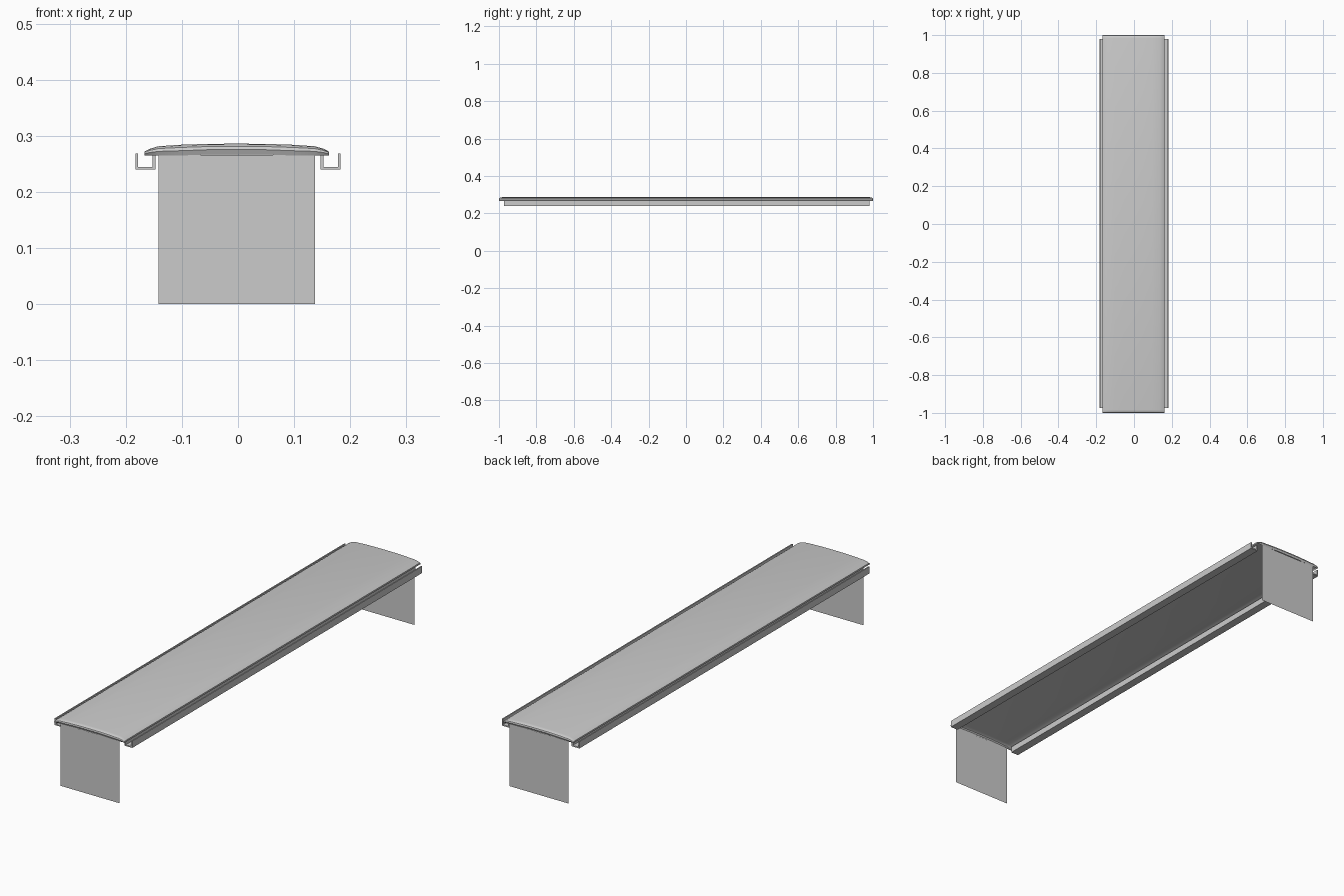
import bpy

if "Cube" in bpy.data.objects:
    bpy.data.objects.remove(bpy.data.objects["Cube"])

OFF = -0.0025  # roof and panels sit slightly off the gutter centre


def make_object(name, verts, faces, smooth=False):
    mesh = bpy.data.meshes.new(name)
    mesh.from_pydata(verts, [], faces)
    mesh.update()
    ob = bpy.data.objects.new(name, mesh)
    bpy.context.collection.objects.link(ob)
    if smooth:
        bpy.ops.object.select_all(action='DESELECT')
        ob.select_set(True)
        bpy.context.view_layer.objects.active = ob
        bpy.ops.object.shade_smooth_by_angle()
    return ob


# Roof: shallow arched sheet lofted along y, with both ends rolled down
half = [(0.1645, 0.265), (0.1645, 0.272), (0.155, 0.277), (0.1395, 0.2815),
        (0.10, 0.2842), (0.05, 0.2858)]
profile = [(-x, z) for x, z in half] + [(0, 0.2862)] + [(x, z) for x, z in reversed(half)]
# each station: y position and how far the arch has risen from the rim
stations = [(0.996, 0.0), (1.0, 0.45), (0.998, 0.75), (0.993, 0.92), (0.984, 1.0)]
stations = [(-y, t) for y, t in stations] + list(reversed(stations))
verts = []
for y, t in stations:
    for x, z in profile:
        rim = 0.267 if abs(x) < 0.06 else 0.265
        verts.append((x + OFF, y, rim + (z - rim) * t))
n = len(profile)
faces = [(r * n + i, r * n + i + 1, (r + 1) * n + i + 1, (r + 1) * n + i)
         for r in range(len(stations) - 1) for i in range(n - 1)]
make_object("roof", verts, faces, smooth=True)

# End panels: thin upright sheets carrying the roof
for name, y, s in (("front_panel", -0.995, 1), ("back_panel", 0.995, -1)):
    w = 0.1395 * s
    make_object(name, [(-w + OFF, y, 0), (w + OFF, y, 0),
                       (w + OFF, y, 0.266), (-w + OFF, y, 0.266)], [(0, 1, 2, 3)])

# Gutters: U-shaped channels extruded along both long sides
u = [(0.183, 0.269), (0.183, 0.240), (0.147, 0.240), (0.147, 0.266),
     (0.152, 0.266), (0.152, 0.245), (0.178, 0.245), (0.178, 0.269)]
for name, s in (("left_gutter", -1), ("right_gutter", 1)):
    verts = [(s * x, y, z) for y in (-0.974, 0.98) for x, z in u]
    k = len(u)
    faces = [(i, (i + 1) % k, (i + 1) % k + k, i + k) for i in range(k)]
    for a, b, c, d in ((0, 1, 6, 7), (1, 2, 5, 6), (2, 3, 4, 5)):
        faces += [(d, c, b, a), (a + k, b + k, c + k, d + k)]
    if s < 0:
        faces = [f[::-1] for f in faces]
    make_object(name, verts, faces)
